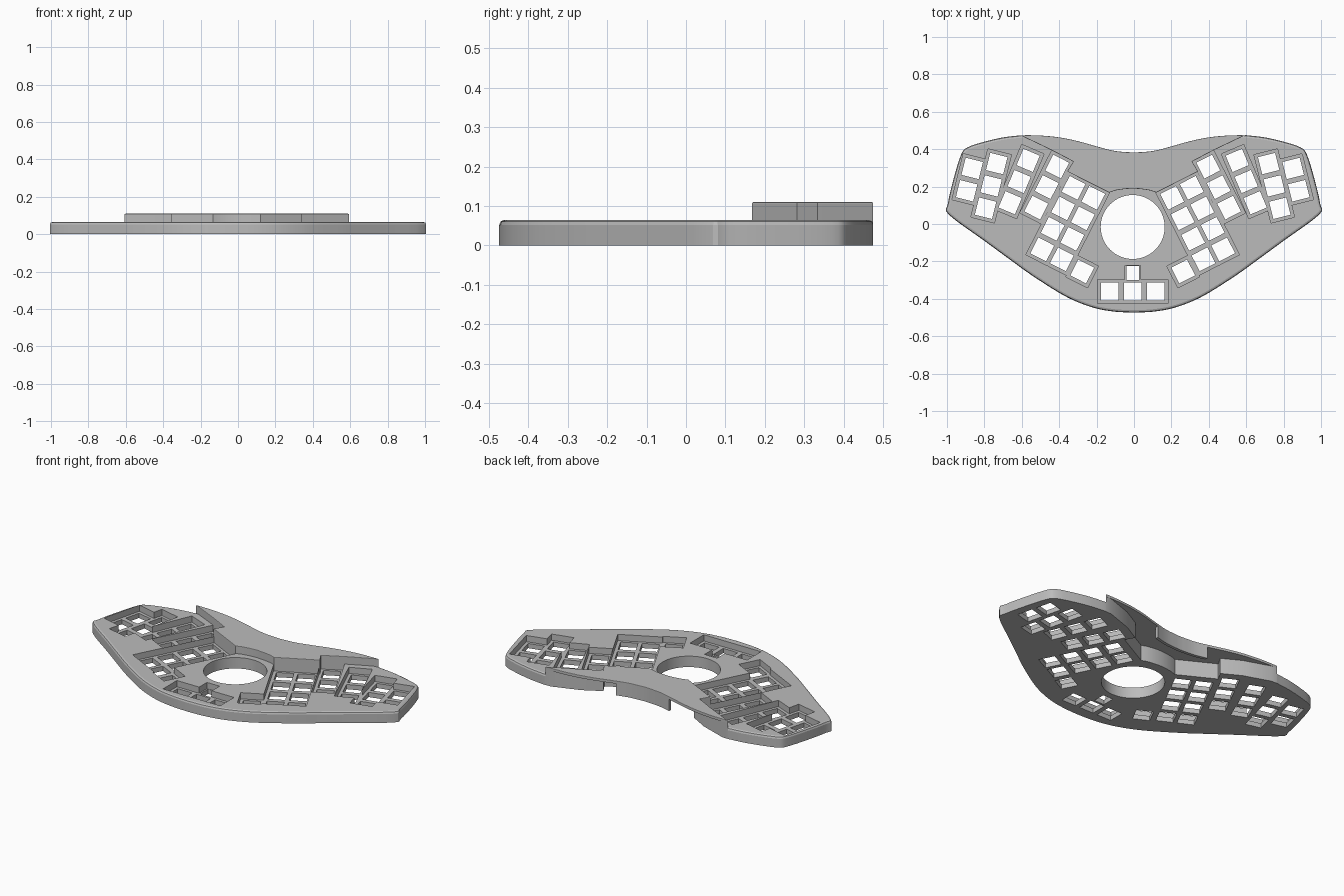
import bpy, bmesh, math
from mathutils import Vector

if "Cube" in bpy.data.objects:
    bpy.data.objects.remove(bpy.data.objects["Cube"])

AXIS = -0.007          # mirror axis of the key layout
FLOOR, TOP, LID = 0.028, 0.065, 0.11
PITCH, HOLE = 0.123, 0.095

grey = bpy.data.materials.new("plain_grey")
grey.use_nodes = True
grey.diffuse_color = (0.5, 0.5, 0.5, 1)
grey.node_tree.nodes["Principled BSDF"].inputs["Base Color"].default_value = (0.5, 0.5, 0.5, 1)


def add_prism(bm, pts, z0, z1, bevel=0):
    low = [bm.verts.new((x, y, z0)) for x, y in pts]
    high = [bm.verts.new((x, y, z1)) for x, y in pts]
    n = len(pts)
    faces = [bm.faces.new(low[::-1]), bm.faces.new(high)]
    for i in range(n):
        j = (i + 1) % n
        faces.append(bm.faces.new((low[i], low[j], high[j], high[i])))
    bmesh.ops.recalc_face_normals(bm, faces=faces)
    if bevel:
        bmesh.ops.bevel(bm, geom=list(faces[1].edges), offset=bevel, segments=2,
                        profile=0.5, affect='EDGES')


def finish(name, bm):
    mesh = bpy.data.meshes.new(name)
    bm.to_mesh(mesh)
    bm.free()
    mesh.materials.append(grey)
    obj = bpy.data.objects.new(name, mesh)
    bpy.context.collection.objects.link(obj)
    return obj


def prism(name, pts, z0, z1, bevel=0):
    bm = bmesh.new()
    add_prism(bm, pts, z0, z1, bevel)
    return finish(name, bm)


def activate(obj):
    bpy.ops.object.select_all(action='DESELECT')
    obj.select_set(True)
    bpy.context.view_layer.objects.active = obj


def cut(obj, cutter):
    mod = obj.modifiers.new("cut", 'BOOLEAN')
    mod.operation, mod.solver = 'DIFFERENCE', 'EXACT'
    mod.use_self = True
    mod.object = cutter
    activate(obj)
    bpy.ops.object.modifier_apply(modifier=mod.name)


def smooth_path(pts, steps=4):
    # Catmull-Rom through the points, open ended
    p = [Vector(q) for q in pts]
    p = [2 * p[0] - p[1]] + p + [2 * p[-1] - p[-2]]
    out = []
    for a, b, c, d in zip(p, p[1:], p[2:], p[3:]):
        for k in range(steps):
            t = k / steps
            out.append(tuple(0.5 * (2 * b + (c - a) * t + (2 * a - 5 * b + 4 * c - d) * t * t
                                    + (3 * b - a - 3 * c + d) * t ** 3)))
    return out + [tuple(p[-2])]


def rect(cx, cy, w, h, angle=0):
    c, s = math.cos(angle), math.sin(angle)
    return [(cx + u * w / 2 * c - v * h / 2 * s, cy + u * w / 2 * s + v * h / 2 * c)
            for u, v in ((-1, -1), (1, -1), (1, 1), (-1, 1))]


# Outer contour, right half then mirrored
back = smooth_path([(0, 0.382), (0.1, 0.39), (0.2, 0.415), (0.3, 0.443), (0.4, 0.463),
                    (0.5, 0.473), (0.6, 0.475)])
side = smooth_path([(0.6, 0.475), (0.7, 0.463), (0.8, 0.44), (0.89, 0.41), (0.925, 0.37),
                    (0.965, 0.24), (0.995, 0.11), (0.99, 0.05), (0.8, -0.09), (0.65, -0.2),
                    (0.55, -0.272), (0.4, -0.368), (0.3, -0.418), (0.2, -0.452),
                    (0.1, -0.469), (0, -0.474)])
half = back + side[1:]
outline = half + [(-x, y) for x, y in half[-2:0:-1]]

# Front boundary of the raised lid, left half then mirrored
left_edge = [(-0.6, 0.474), (-0.43, 0.393), (-0.318, 0.334), (-0.35, 0.281), (-0.126, 0.168),
             (-0.09, 0.18), (-0.045, 0.187), (0, 0.19)]
lid_front = [(x + AXIS, y) for x, y in left_edge + [(-x, y) for x, y in left_edge[-2::-1]]]

# Key columns of the left half: top key position, lean, number of keys
columns = [(-0.858, 0.297, -14, 2), (-0.727, 0.323, -14, 3), (-0.559, 0.34, -23, 3),
           (-0.404, 0.307, -27, 3), (-0.316, 0.193, -27, 4), (-0.211, 0.14, -27, 4),
           (-0.27, -0.254, -27, 1)]
keys = []
for x, y, lean, count in columns:
    a = math.radians(lean)
    for i in range(count):
        kx, ky = x + math.sin(a) * PITCH * i, y - math.cos(a) * PITCH * i
        keys += [(kx + AXIS, ky, a), (AXIS - kx, ky, -a)]
keys += [(AXIS + i * PITCH, -0.361, 0) for i in (-1, 0, 1)]

hole_bm, pocket_bm = bmesh.new(), bmesh.new()
for i, (x, y, a) in enumerate(keys):
    add_prism(hole_bm, rect(x, y, HOLE, HOLE, a), -0.1, 0.2)
    add_prism(pocket_bm, rect(x, y, PITCH + 0.007, PITCH + 0.007, a), -0.1 - i * 1e-3, 0.2 + i * 1e-3)
# Small front connector slot
add_prism(hole_bm, rect(AXIS, -0.263, 0.066, 0.075), -0.1, 0.2)
add_prism(pocket_bm, rect(AXIS, -0.273, 0.083, 0.1), -0.2, 0.3)
key_holes = finish("key_hole_cutter", hole_bm)
pockets = finish("pocket_cutter", pocket_bm)
ring = [(AXIS + 0.171 * math.cos(t * math.tau / 64), -0.016 + 0.171 * math.sin(t * math.tau / 64))
        for t in range(64)]
round_cut = prism("round_cutter", ring, -0.1, 0.2)
bay = [(-0.8, 0.57)] + lid_front + [(0.8, 0.57)]
bay_cut = prism("bay_cutter", bay, -0.1, 0.2)
cutters = [key_holes, pockets, round_cut, bay_cut]

# Bottom plate with key holes, and the frame with pockets above it
plate = prism("key_plate", outline, 0, FLOOR)
frame = prism("case_frame", outline, FLOOR, TOP, 0.013)
for body, opening in ((plate, key_holes), (frame, pockets)):
    for cutter in (bay_cut, round_cut, opening):
        cut(body, cutter)
for c in cutters:
    bpy.data.objects.remove(c)

# Raised lid over the rear bay
rear = [(-x, y) for x, y in back[:0:-1]] + back
lid = prism("rear_lid", lid_front + rear[::-1][1:-1], LID - 0.016, LID, 0.003)

# Upright wall along the front of the lid
inner = [(x * 0.94, min(y + 0.025, 0.473)) for x, y in lid_front]
wall = prism("lid_front_wall", lid_front + inner[::-1], 0, LID - 0.016)

# Short curved wall hanging from the lid at the back
mid = [(x, y) for x, y in rear if abs(x) < 0.2]
rear_wall = prism("lid_rear_wall", mid + [(x, y - 0.018) for x, y in mid[::-1]], 0.025, LID - 0.016)

for obj in (plate, frame, lid, wall, rear_wall):
    activate(obj)
    bpy.ops.object.shade_smooth_by_angle(angle=math.radians(20))
